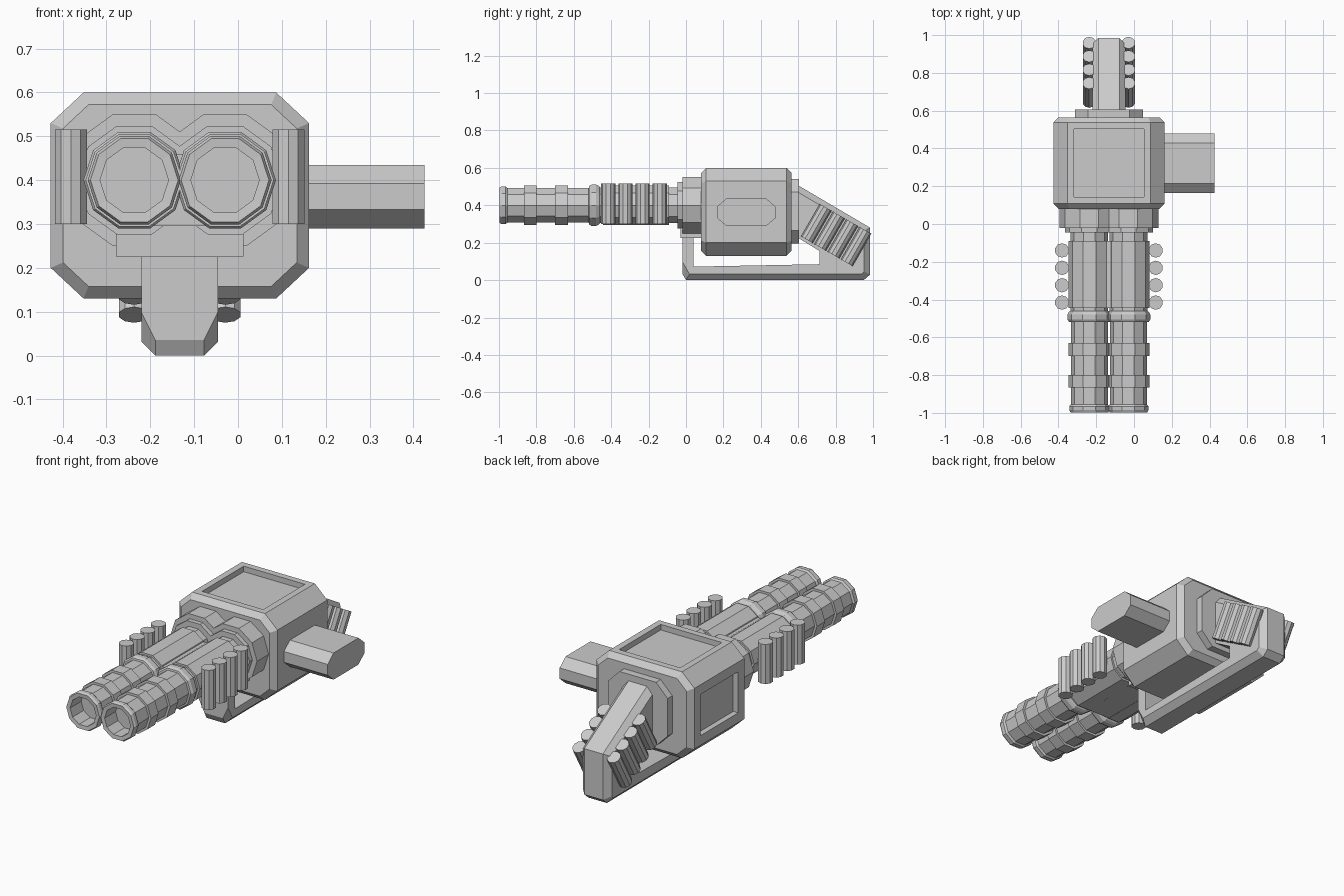
import bpy, bmesh, math
from mathutils import Vector, Matrix

if "Cube" in bpy.data.objects:
    bpy.data.objects.remove(bpy.data.objects["Cube"])

CX = -0.133   # symmetry line of the gun
CZ = 0.40     # barrel axis height

grey = bpy.data.materials.new("plain_grey")
grey.diffuse_color = (0.6, 0.6, 0.6, 1)
grey.use_nodes = True
grey.node_tree.nodes["Principled BSDF"].inputs["Base Color"].default_value = grey.diffuse_color


def finish(name, bm):
    bmesh.ops.recalc_face_normals(bm, faces=bm.faces)
    me = bpy.data.meshes.new(name)
    bm.to_mesh(me)
    bm.free()
    me.materials.append(grey)
    ob = bpy.data.objects.new(name, me)
    bpy.context.collection.objects.link(ob)
    return ob


def prism(pts, axis, a, b):
    """Extrude a 2D profile along x (pts = y,z) or y (pts = x,z)."""
    bm = bmesh.new()
    put = (lambda p, t: (t, p[0], p[1])) if axis == 'x' else (lambda p, t: (p[0], t, p[1]))
    lo = [bm.verts.new(put(p, a)) for p in pts]
    hi = [bm.verts.new(put(p, b)) for p in pts]
    bm.faces.new(lo)
    bm.faces.new(hi[::-1])
    n = len(pts)
    for i in range(n):
        j = (i + 1) % n
        bm.faces.new((lo[i], hi[i], hi[j], lo[j]))
    bmesh.ops.recalc_face_normals(bm, faces=bm.faces)
    return bm


def octagon(x0, x1, z0, z1, cx, cz):
    return [(x0 + cx, z0), (x1 - cx, z0), (x1, z0 + cz), (x1, z1 - cz),
            (x1 - cx, z1), (x0 + cx, z1), (x0, z1 - cz), (x0, z0 + cz)]


def lathe_y(name, x, profile, sides=10):
    """Turn a (y, radius) profile around an axis parallel to y."""
    bm = bmesh.new()
    rings = []
    for y, r in profile:
        rings.append([bm.verts.new((x + r * math.cos(2 * math.pi * k / sides), y,
                                    CZ + r * math.sin(2 * math.pi * k / sides)))
                      for k in range(sides)])
    for r0, r1 in zip(rings, rings[1:]):
        for k in range(sides):
            j = (k + 1) % sides
            bm.faces.new((r0[k], r0[j], r1[j], r1[k]))
    bm.faces.new(rings[0])
    bm.faces.new(rings[-1])
    return finish(name, bm)


def rod(name, centre, direction, radius, length):
    bm = bmesh.new()
    rot = Vector((0, 0, 1)).rotation_difference(Vector(direction)).to_matrix().to_4x4()
    bmesh.ops.create_cone(bm, cap_ends=True, segments=10, radius1=radius, radius2=radius,
                          depth=length, matrix=Matrix.Translation(centre) @ rot)
    return finish(name, bm)


# main body: chamfered block with sunk panels on the top and left side
bm = prism(octagon(-0.427, 0.162, 0.13, 0.60, 0.075, 0.07), 'y', 0.08, 0.565)
caps = [e for e in bm.edges if abs(e.verts[0].co.y - e.verts[1].co.y) < 1e-5]
bmesh.ops.bevel(bm, geom=caps, offset=0.028, segments=1, affect='EDGES')
bm.normal_update()
for axis, margin in ((Vector((0, 0, 1)), 0.05), (Vector((-1, 0, 0)), 0.075)):
    face = max(bm.faces, key=lambda f: f.normal.dot(axis))
    bmesh.ops.inset_individual(bm, faces=[face], thickness=margin)
    out = bmesh.ops.extrude_discrete_faces(bm, faces=[face])
    bmesh.ops.translate(bm, verts=out['faces'][0].verts[:], vec=axis * -0.03)
    bm.normal_update()
finish("main_body", bm)

# side handle on the right
finish("side_handle", prism(octagon(0.165, 0.48, 0.29, 0.435, 0.05, 0.043), 'x', 0.15, 0.425))

# plate between body and grip
finish("rear_plate", prism(octagon(CX - 0.18, CX + 0.18, 0.195, 0.54, 0.07, 0.07), 'y', 0.54, 0.605))

# grip and lower guard in one loop profile
loop = [(-0.02, 0.26), (-0.02, 0.035), (0.0, 0.0), (0.95, 0.0), (0.985, 0.03), (0.985, 0.28),
        (0.56, 0.53), (0.56, 0.25), (0.715, 0.155), (0.715, 0.085), (0.04, 0.072), (0.04, 0.26)]
bm = prism(loop, 'x', CX - 0.0875, CX + 0.0875)
outer = []
for e in bm.edges:
    a, b = (v.co for v in e.verts)
    mid = (a + b) / 2
    if abs(a.x - b.x) < 1e-5 and (mid.z < 0.02 or mid.y > 0.95 or
                                 (mid.z > 0.36 and mid.y > 0.6)):
        outer.append(e)
bmesh.ops.bevel(bm, geom=outer, offset=0.032, segments=1, affect='EDGES')
finish("grip_and_guard", bm)

# block where the guard meets the front
finish("guard_mount", prism(octagon(CX - 0.145, CX + 0.145, 0.225, 0.32, 0.001, 0.001), 'y', -0.03, 0.09))

# web joining the two barrels
finish("barrel_web", prism(octagon(CX - 0.14, CX + 0.14, 0.295, 0.46, 0.01, 0.01), 'y', -0.445, -0.09))

barrel = [(-0.90, 0.078), (-0.995, 0.078), (-0.997, 0.1), (-0.985, 0.106), (-0.965, 0.106),
          (-0.955, 0.098),
          (-0.865, 0.098), (-0.865, 0.111), (-0.80, 0.111), (-0.80, 0.098),
          (-0.70, 0.098), (-0.70, 0.111), (-0.63, 0.111), (-0.63, 0.098),
          (-0.52, 0.098), (-0.518, 0.108), (-0.505, 0.116), (-0.48, 0.116), (-0.465, 0.108),
          (-0.46, 0.1), (-0.445, 0.1), (-0.445, 0.111), (-0.09, 0.111), (-0.09, 0.1),
          (-0.045, 0.1), (-0.045, 0.13), (-0.02, 0.13), (-0.02, 0.158), (0.10, 0.158)]

for side, s in (("left", -1), ("right", 1)):
    # barrel with muzzle, rings and rear flanges
    lathe_y(side + "_barrel", CX + s * 0.1035, barrel)
    for i in range(4):
        # upright rods beside the barrel
        rod(f"{side}_barrel_rod_{i}", (CX + s * 0.248, -0.14 - 0.092 * i, 0.408),
            (0, 0, 1), 0.038, 0.215)
        # slanted rods on the grip
        t = (i - 1.5) * 0.082
        rod(f"{side}_grip_rod_{i}", (CX + s * 0.104, 0.803 + 0.866 * t, 0.241 - 0.5 * t),
            (0, 0.5, 0.866), 0.036, 0.2)
